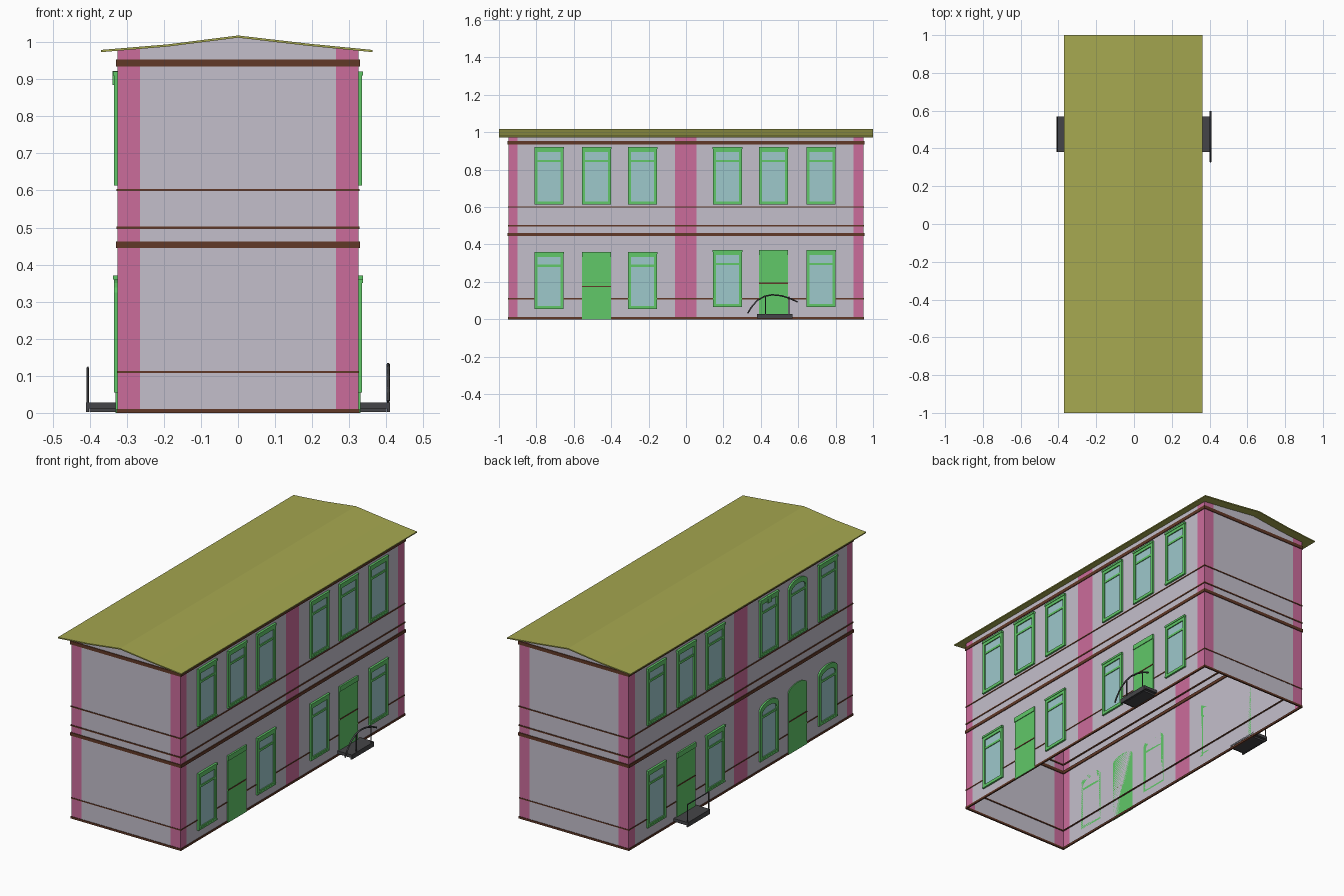
import bpy, bmesh, math

if "Cube" in bpy.data.objects:
    bpy.data.objects.remove(bpy.data.objects["Cube"])

W, L = 0.325, 0.95          # half width and half length of the walls


def mat(name, r, g, b):
    m = bpy.data.materials.new(name)
    m.diffuse_color = (r, g, b, 1)
    m.use_nodes = True
    m.node_tree.nodes["Principled BSDF"].inputs["Base Color"].default_value = m.diffuse_color
    return m


WALL = mat("wall_lilac", 0.55, 0.52, 0.60)
PINK = mat("pilaster_pink", 0.60, 0.15, 0.33)
BROWN = mat("band_brown", 0.12, 0.04, 0.02)
GREEN = mat("frame_green", 0.12, 0.58, 0.14)
GLASS = mat("glass_blue", 0.34, 0.58, 0.60)
OLIVE = mat("roof_olive", 0.38, 0.39, 0.08)
IRON = mat("iron_dark", 0.06, 0.06, 0.065)


def finish(bm, name, mats, recalc=True):
    if recalc:
        bmesh.ops.recalc_face_normals(bm, faces=bm.faces)
    me = bpy.data.meshes.new(name)
    bm.to_mesh(me)
    bm.free()
    for m in mats:
        me.materials.append(m)
    ob = bpy.data.objects.new(name, me)
    bpy.context.collection.objects.link(ob)
    return ob


def add_box(bm, lo, hi):
    v = bmesh.ops.create_cube(bm, size=1)["verts"]
    for p in v:
        for i in range(3):
            p.co[i] = lo[i] if p.co[i] < 0 else hi[i]


def boxes(name, m, *pairs):
    bm = bmesh.new()
    for a, b in pairs:
        lo = [min(p) for p in zip(a, b)]
        hi = [max(p) for p in zip(a, b)]
        add_box(bm, lo, hi)
    return finish(bm, name, [m])


# Roof: a thin folded sheet with a slight kick at the eaves
under = [(-0.37, 0.973), (-0.19, 0.988), (0, 1.012), (0.19, 0.990), (0.363, 0.973)]
bm = bmesh.new()
ring = under + [(x, z + 0.006) for x, z in reversed(under)]
face = bm.faces.new([bm.verts.new((x, -1, z)) for x, z in ring])
ext = bmesh.ops.extrude_face_region(bm, geom=[face])["geom"]
for v in ext:
    if isinstance(v, bmesh.types.BMVert):
        v.co.y = 1
finish(bm, "roof", [OLIVE])


def roof_z(x):
    for (x0, z0), (x1, z1) in zip(under, under[1:]):
        if x0 <= x <= x1:
            return z0 + (z1 - z0) * (x - x0) / (x1 - x0)


# Walls: open shell, pink pilasters are strips of the same surface
end = [(-W, 1), (-0.265, 0), (-0.19, 0), (0, 0), (0.19, 0), (0.265, 1)]
side = [(-L, 1), (-0.90, 0), (-0.058, 1), (0.055, 0), (0.895, 1)]
half = [(x, -L, m) for x, m in end] + [(W, y, m) for y, m in side]
back = [(-x, -y, m) for x, y, m in half[:6]]
left = [(-W, L, 1), (-W, 0.895, 0), (-W, 0.055, 1), (-W, -0.058, 0), (-W, -0.90, 1)]
path = half + back + left
bm = bmesh.new()
lo = [bm.verts.new((x, y, 0)) for x, y, m in path]
hi = [bm.verts.new((x, y, roof_z(x))) for x, y, m in path]
for i, p in enumerate(path):
    j = (i + 1) % len(path)
    f = bm.faces.new((lo[i], lo[j], hi[j], hi[i]))
    f.material_index = p[2]
finish(bm, "walls", [WALL, PINK], recalc=False)

# Brown string courses around the building
for i, (z0, z1, d) in enumerate([(0, 0.011, 0.003), (0.107, 0.113, 0.002), (0.445, 0.462, 0.004),
                                 (0.496, 0.503, 0.003), (0.598, 0.604, 0.003), (0.935, 0.953, 0.004)]):
    a, b, t = W + d, L + d, 0.005 + d
    boxes(f"string_course_{i + 1}", BROWN,
          ((-a, -b, z0), (a, -b + t, z1)), ((-a, b - t, z0), (a, b, z1)),
          ((-a, -b + t, z0), (-a + t, b - t, z1)), ((a - t, -b + t, z0), (a, b - t, z1)))


def outline(y, z0, z1, w, arch):
    pts = [(y - w, z0), (y + w, z0)]
    if arch:
        spring = z1 - arch
        n = 8
        pts += [(y + w * math.cos(math.pi * k / n), spring + arch * math.sin(math.pi * k / n))
                for k in range(n + 1)]
    else:
        pts += [(y + w, z1), (y - w, z1)]
    return pts


def loop(bm, s, pts, d):
    return [bm.verts.new((s * (W + d), y, z)) for y, z in pts]


def bridge(bm, a, b):
    for i in range(len(a)):
        j = (i + 1) % len(a)
        bm.faces.new((a[i], a[j], b[j], b[i]))


def window(tag, s, y, z0, z1, arch=0):
    # frame ring standing proud of the wall
    o = outline(y, z0, z1, 0.078, arch)
    i = outline(y, z0 + 0.016, z1 - 0.026, 0.061, arch * 0.85)
    bm = bmesh.new()
    ob_, of, inf, inb = (loop(bm, s, o, 0), loop(bm, s, o, 0.009),
                         loop(bm, s, i, 0.009), loop(bm, s, i, 0))
    for a, b in ((ob_, of), (of, inf), (inf, inb), (inb, ob_)):
        bridge(bm, a, b)
    finish(bm, f"window_frame_{tag}", [GREEN])
    # pane
    bm = bmesh.new()
    f = bm.faces.new(loop(bm, s, i, 0.003))
    if s < 0:
        f.normal_flip()
    finish(bm, f"window_pane_{tag}", [GLASS], recalc=False)
    # transom bar and sill, plus hood on square windows
    x0, x1 = s * W, s * (W + 0.012)
    parts = [((x0, y - 0.061, z1 - 0.080), (s * (W + 0.007), y + 0.061, z1 - 0.068)),
             ((x0, y - 0.078, z0 - 0.001), (s * (W + 0.010), y + 0.078, z0 + 0.008))]
    if not arch:
        parts.append(((x0, y - 0.079, z1 - 0.010), (x1, y + 0.079, z1 + 0.001)))
    boxes(f"window_bars_{tag}", GREEN, *parts)


def door(tag, s, y, z0, z1, arch=0):
    bm = bmesh.new()
    pts = outline(y, z0, z1, 0.078, arch)
    b, f = loop(bm, s, pts, 0), loop(bm, s, pts, 0.005)
    bridge(bm, b, f)
    bm.faces.new(f)
    bm.faces.new(b[::-1])
    finish(bm, f"door_{tag}", [GREEN])
    boxes(f"door_rail_{tag}", BROWN, ((s * W, y - 0.077, z0 + 0.5 * (z1 - z0) - 0.008),
                                      (s * (W + 0.007), y + 0.077, z0 + 0.5 * (z1 - z0) - 0.002)))
    if not arch:
        boxes(f"door_hood_{tag}", GREEN,
              ((s * W, y - 0.078, z1 - 0.026), (s * (W + 0.009), y + 0.078, z1)))


# Openings: three bays either side of the middle pilaster, on both long walls
bays = [-0.732, -0.478, -0.232, 0.222, 0.468, 0.722]
for s, sn in ((1, "right"), (-1, "left")):
    for k, y in enumerate(bays):
        tag = f"{sn}_{k + 1}"
        arched = s < 0 and y < 0
        dz = 0.01 if y > 0 else 0
        if k in (1, 4):
            door(tag, s, y, 0.025 if y > 0 else 0, 0.36 + dz, 0.03 if arched else 0)
        else:
            window(tag + "_lower", s, y, 0.056 + dz, 0.36 + dz, 0.035 if arched else 0)
        window(tag + "_upper", s, y, 0.615, 0.92, 0.035 if arched and k == 1 else 0)

# Keystone ornament above one upper window on the left
boxes("keystone", GREEN, ((-W, -0.245, 0.885), (-W - 0.013, -0.219, 0.922)))


def bar(name, pts, r=0.004):
    cu = bpy.data.curves.new(name, "CURVE")
    cu.dimensions = "3D"
    cu.bevel_depth = r
    cu.bevel_resolution = 1
    cu.use_fill_caps = True
    sp = cu.splines.new("POLY")
    sp.points.add(len(pts) - 1)
    for p, c in zip(sp.points, pts):
        p.co = (*c, 1)
    cu.materials.append(IRON)
    ob = bpy.data.objects.new(name, cu)
    bpy.context.collection.objects.link(ob)


# Entrance steps with iron railings
for s, sn in ((1, "right"), (-1, "left")):
    boxes(f"entrance_step_{sn}", IRON,
          ((s * W, 0.38, 0.012), (s * 0.41, 0.57, 0.028)),
          ((s * W, 0.395, 0.003), (s * 0.40, 0.555, 0.012)),
          ((s * 0.402, 0.38, 0.003), (s * 0.41, 0.57, 0.012)))
    for k, y in enumerate((0.425, 0.55) if s > 0 else (0.385, 0.565)):
        bar(f"railing_post_{sn}_{k + 1}", [(s * 0.405, y, 0.015), (s * 0.405, y, 0.122)], 0.003)
arc = [(0.33, 0.032), (0.35, 0.065), (0.38, 0.1), (0.42, 0.123), (0.46, 0.131),
       (0.51, 0.126), (0.56, 0.11), (0.597, 0.092)]
bar("handrail_right", [(0.405, y, z) for y, z in arc], 0.0045)
bar("handrail_left", [(-0.405, 0.382, 0.122), (-0.405, 0.568, 0.122)], 0.003)
